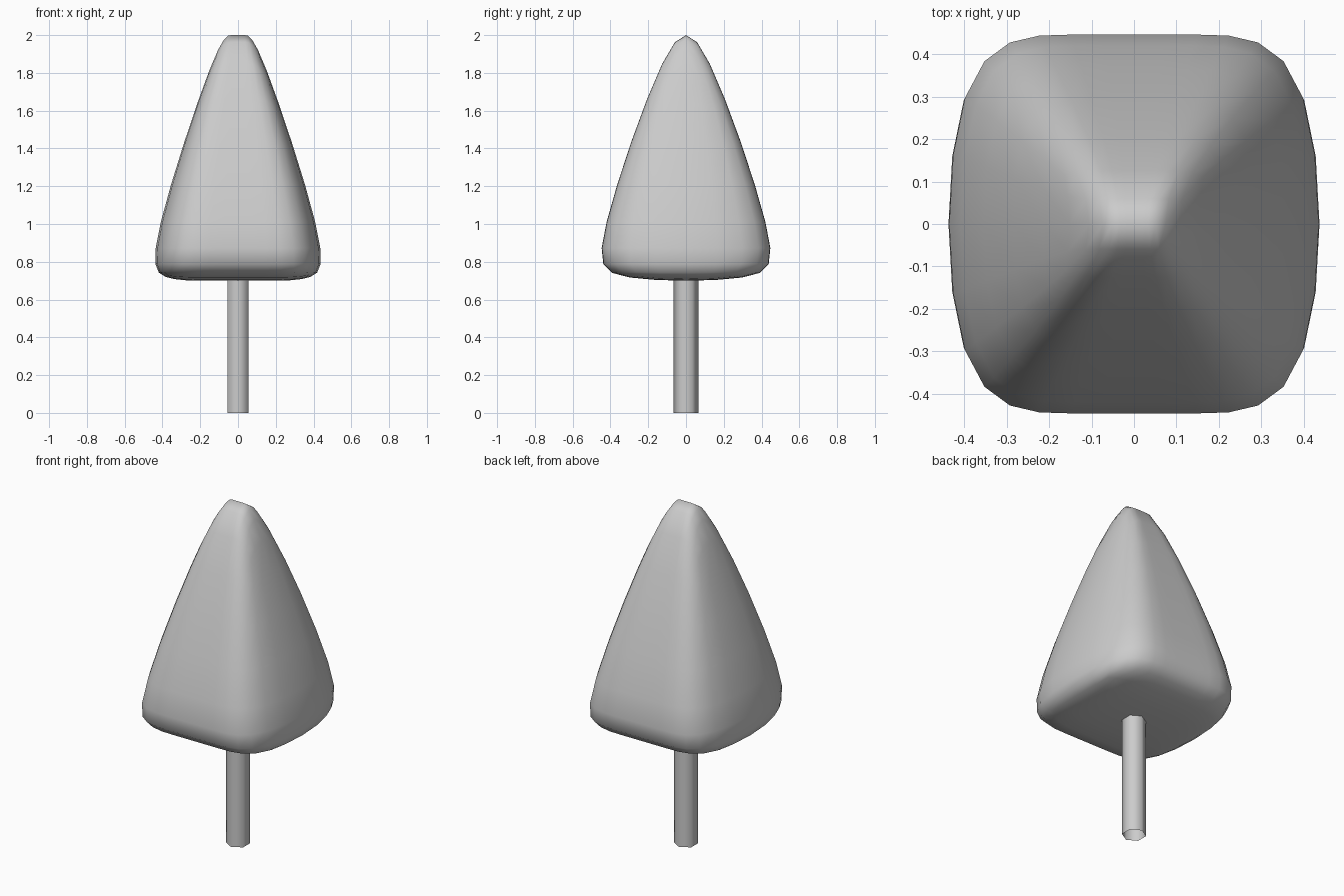
import bpy, bmesh
from math import sin, cos, pi

if "Cube" in bpy.data.objects:
    bpy.data.objects.remove(bpy.data.objects["Cube"])


def make_object(name, bm):
    bmesh.ops.recalc_face_normals(bm, faces=bm.faces[:])
    for f in bm.faces:
        f.smooth = True
    mesh = bpy.data.meshes.new(name)
    bm.to_mesh(mesh)
    bm.free()
    obj = bpy.data.objects.new(name, mesh)
    bpy.context.collection.objects.link(obj)
    return obj


def bridge(bm, rings):
    for lo, hi in zip(rings, rings[1:]):
        n = len(lo)
        for i in range(n):
            j = (i + 1) % n
            bm.faces.new((lo[i], lo[j], hi[j], hi[i]))


# Crown: tapered box cage, three segments in x and one in y, subdivided
bm = bmesh.new()
rings = []
for r, z in ((0.425, 0.694), (0.503, 0.83), (0.085, 2.051)):
    cols = [-r, -r / 3, r / 3, r]
    pts = [(x, -r) for x in cols] + [(x, r) for x in reversed(cols)]
    rings.append([bm.verts.new((x, y, z)) for x, y in pts])
bridge(bm, rings)
for ring in (rings[0], rings[-1]):
    for i in range(3):
        bm.faces.new((ring[i], ring[i + 1], ring[6 - i], ring[7 - i]))
crown = make_object("crown", bm)
sub = crown.modifiers.new("round", 'SUBSURF')
sub.levels = sub.render_levels = 2

# Trunk: open six-sided tube with corners on the y axis
bm = bmesh.new()
rings = [[bm.verts.new((0.065 * sin(i * pi / 3), -0.065 * cos(i * pi / 3), z))
          for i in range(6)] for z in (0.0, 0.74)]
bridge(bm, rings)
make_object("trunk", bm)
